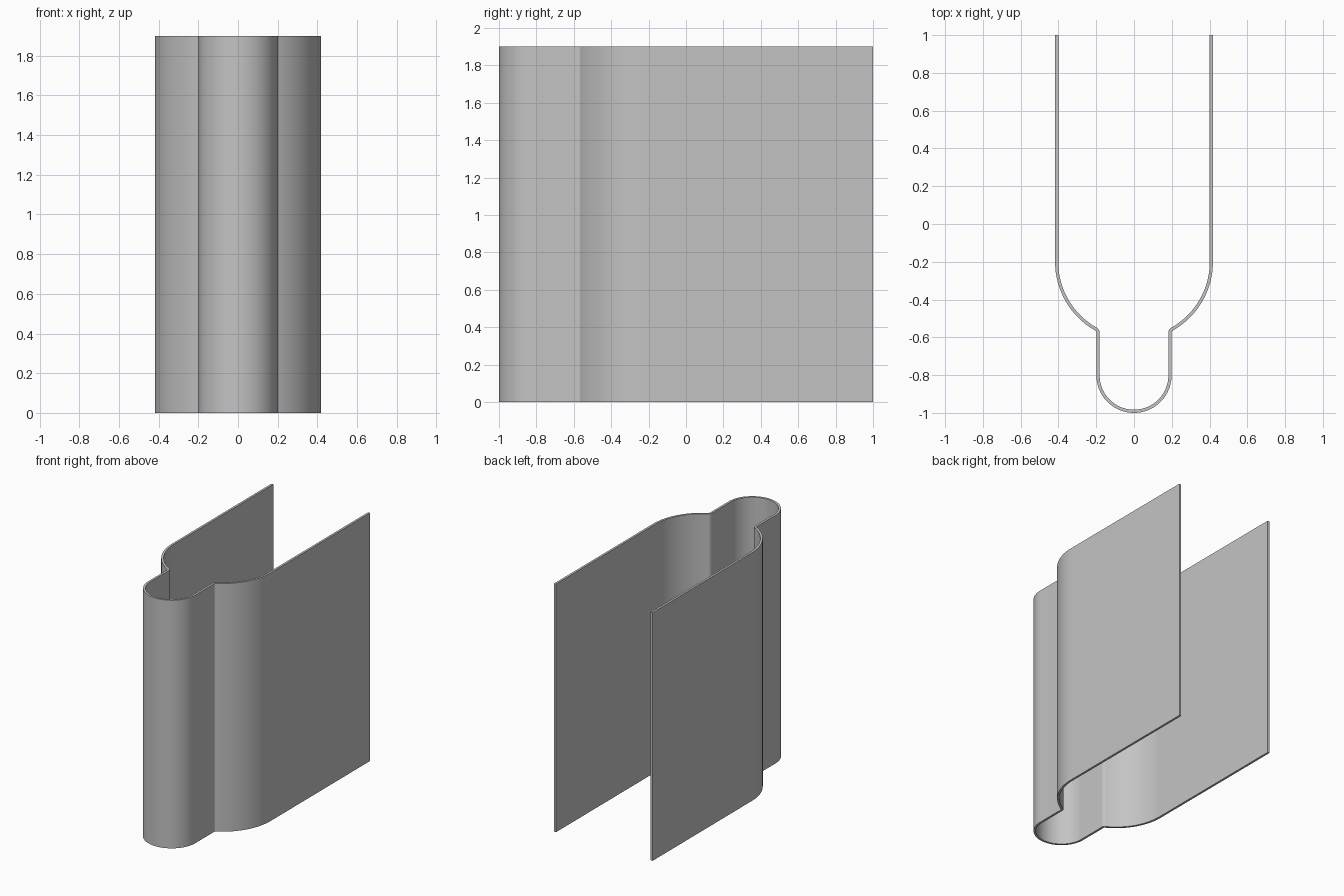
import bpy
import bmesh
from math import radians, degrees, sin, cos, sqrt, atan2

if "Cube" in bpy.data.objects:
    bpy.data.objects.remove(bpy.data.objects["Cube"], do_unlink=True)

HEIGHT = 1.9
WALL = 0.017
SHOULDER_R, SHOULDER_Y = 0.418, -0.2    # wide channel arc
NOSE_R, NOSE_Y = 0.199, -0.801          # narrow rounded nose
FILLET = 0.012                          # neck corner between the two


def arc(cx, cy, r, start, end, steps):
    angles = [radians(start + (end - start) * i / steps) for i in range(steps + 1)]
    return [(cx + r * cos(a), cy + r * sin(a)) for a in angles]


def profile(inset):
    """Open outline from the left back edge, round the nose, to the right."""
    fx = NOSE_R + FILLET
    drop = sqrt((SHOULDER_R + FILLET) ** 2 - fx ** 2)
    turn = degrees(atan2(drop, fx))
    half = [(SHOULDER_R - inset, 1)]
    half += arc(0, SHOULDER_Y, SHOULDER_R - inset, 0, -turn, 24)
    half += arc(fx, SHOULDER_Y - drop, FILLET + inset, 180 - turn, 180, 8)
    half += arc(0, NOSE_Y, NOSE_R - inset, 0, -90, 24)
    return half + [(-x, y) for x, y in reversed(half[:-1])]


# Thin wall: a strip between outer and inner outlines, extruded upward
bm = bmesh.new()
outer, inner = [[bm.verts.new((x, y, 0)) for x, y in profile(d)] for d in (0, WALL)]
strip = [bm.faces.new((outer[i], outer[i + 1], inner[i + 1], inner[i]))
         for i in range(len(outer) - 1)]
top = bmesh.ops.extrude_face_region(bm, geom=strip, use_keep_orig=True)["geom"]
bmesh.ops.translate(bm, vec=(0, 0, HEIGHT),
                    verts=[v for v in top if isinstance(v, bmesh.types.BMVert)])
bmesh.ops.recalc_face_normals(bm, faces=bm.faces)

mesh = bpy.data.meshes.new("channel_wall")
bm.to_mesh(mesh)
bm.free()
wall = bpy.data.objects.new("channel_wall", mesh)
bpy.context.collection.objects.link(wall)

# Plain grey finish
grey = bpy.data.materials.new("plain_grey")
grey.use_nodes = True
colour = (0.55, 0.55, 0.55, 1)
grey.diffuse_color = colour
grey.node_tree.nodes["Principled BSDF"].inputs["Base Color"].default_value = colour
mesh.materials.append(grey)

bpy.ops.object.select_all(action="DESELECT")
wall.select_set(True)
bpy.context.view_layer.objects.active = wall
bpy.ops.object.shade_smooth_by_angle(angle=radians(30))
